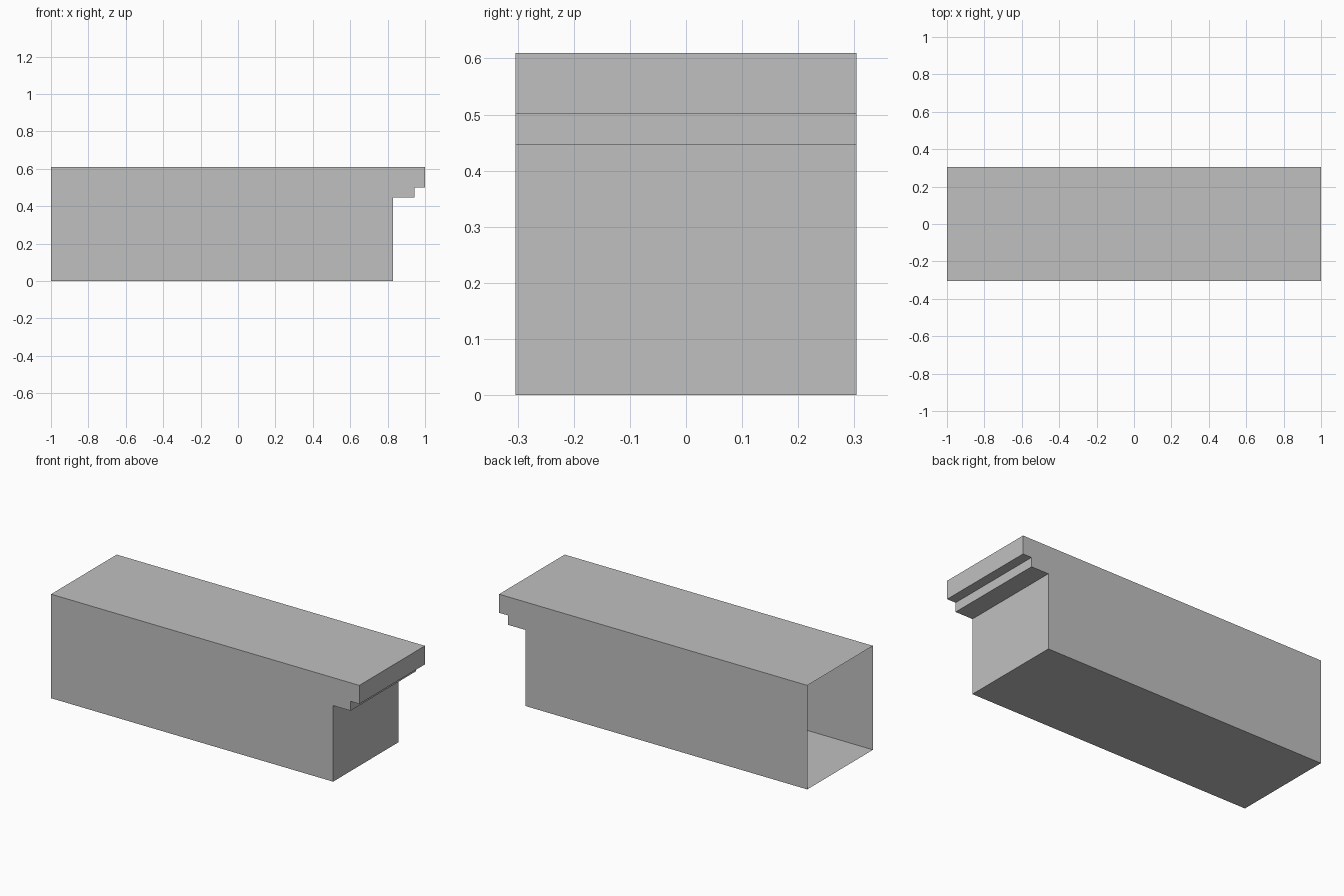
import bpy
import bmesh

if "Cube" in bpy.data.objects:
    bpy.data.objects.remove(bpy.data.objects["Cube"])

HALF_WIDTH = 0.304

# Plain grey finish
grey = bpy.data.materials.new("plain_grey")
grey.diffuse_color = (0.53, 0.53, 0.53, 1.0)
grey.use_nodes = True
grey.node_tree.nodes["Principled BSDF"].inputs["Base Color"].default_value = grey.diffuse_color

# Side profile (x, z): straight body with a stepped ledge at the right end
profile = [(-1.0, 0.0), (0.83, 0.0), (0.83, 0.446), (0.943, 0.446),
           (0.943, 0.501), (1.0, 0.501), (1.0, 0.61), (-1.0, 0.61)]

bm = bmesh.new()
front = [bm.verts.new((x, -HALF_WIDTH, z)) for x, z in profile]
back = [bm.verts.new((x, HALF_WIDTH, z)) for x, z in profile]

# Front and back walls
bm.faces.new(front)
bm.faces.new(back[::-1])

# Floor, stepped end and top; the left end (last to first point) stays open
for i in range(len(profile) - 1):
    bm.faces.new((front[i + 1], front[i], back[i], back[i + 1]))

mesh = bpy.data.meshes.new("stepped_block")
bm.to_mesh(mesh)
bm.free()
mesh.materials.append(grey)

block = bpy.data.objects.new("stepped_block", mesh)
bpy.context.collection.objects.link(block)
